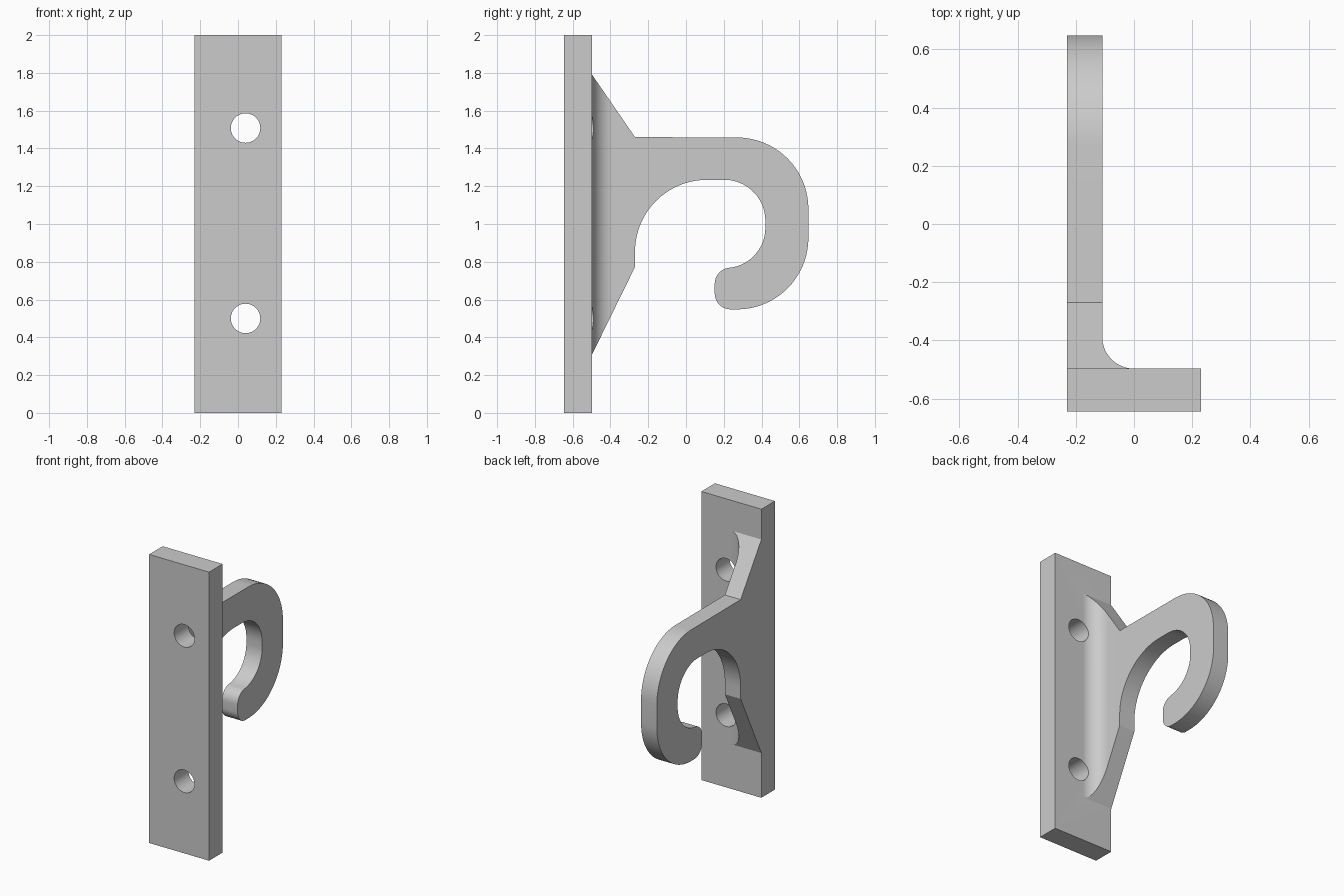
import bpy, bmesh
from math import cos, sin, radians
from mathutils import Vector

cube = bpy.data.objects.get("Cube")
if cube:
    bpy.data.objects.remove(cube, do_unlink=True)

grey = bpy.data.materials.new("plain grey")
grey.use_nodes = True
grey.diffuse_color = (0.6, 0.6, 0.6, 1)
grey.node_tree.nodes["Principled BSDF"].inputs["Base Color"].default_value = (0.6, 0.6, 0.6, 1)


def arc(cx, cy, r, start, end, steps=20):
    angles = [radians(start + (end - start) * i / steps) for i in range(steps + 1)]
    return [(cx + r * cos(a), cy + r * sin(a)) for a in angles]


def extrude(name, outline, place, direction):
    """Solid from a closed outline; place maps each 2D point into space."""
    bm = bmesh.new()
    face = bm.faces.new([bm.verts.new(place(u, v)) for u, v in outline])
    grown = bmesh.ops.extrude_face_region(bm, geom=[face])["geom"]
    verts = [g for g in grown if isinstance(g, bmesh.types.BMVert)]
    bmesh.ops.translate(bm, verts=verts, vec=Vector(direction))
    bmesh.ops.recalc_face_normals(bm, faces=bm.faces[:])
    mesh = bpy.data.meshes.new(name)
    bm.to_mesh(mesh)
    bm.free()
    mesh.materials.append(grey)
    obj = bpy.data.objects.new(name, mesh)
    bpy.context.collection.objects.link(obj)
    return obj


def combine(target, other, operation):
    mod = target.modifiers.new("combine", "BOOLEAN")
    mod.operation, mod.solver, mod.object = operation, "EXACT", other
    bpy.context.view_layer.objects.active = target
    bpy.ops.object.modifier_apply(modifier=mod.name)
    bpy.data.objects.remove(other, do_unlink=True)


SIDE, BACK, FRONT = 0.23, -0.497, -0.645

# Backing plate
plate = extrude("wall_hook", [(-SIDE, FRONT), (SIDE, FRONT), (SIDE, BACK), (-SIDE, BACK)],
                lambda x, y: (x, y, 0), (0, 0, 2))

# Hook thickness in plan, flaring into the plate with a fillet
plan = [(-SIDE, 0.7), (-SIDE, -0.56), (0, -0.56)]
plan += arc(0, BACK + 0.109, 0.109, 270, 180)
plan += [(-0.109, 0.7)]
hook = extrude("hook", plan, lambda x, y: (x, y, 0.1), (0, 0, 1.8))

# Hook silhouette seen from the side
side = [(-0.54, 1.79), (BACK, 1.79), (-0.27, 1.46)]
side += arc(0.27, 1.08, 0.378, 90, 0)             # outer curve
side += arc(0.27, 0.926, 0.378, 0, -90)
side += arc(0.236, 0.632, 0.084, 270, 180, 10)    # rounded tip
side += arc(0.236, 0.684, 0.084, 180, 92, 10)
side += arc(0.207, 0.98, 0.213, -84, 0)           # inner curve
side += arc(0.203, 1.017, 0.217, 0, 90)
side += arc(0.111, 0.853, 0.381, 90, 180)
side += [(-0.27, 0.772), (BACK, 0.31), (-0.54, 0.31)]
silhouette = extrude("silhouette", side, lambda y, z: (-0.5, y, z), (1, 0, 0))

combine(hook, silhouette, "INTERSECT")
combine(plate, hook, "UNION")

# Screw holes
for z in (0.5, 1.508):
    hole = extrude("hole", arc(0.04, z, 0.078, 0, 352.5, 47),
                   lambda x, h: (x, -0.8, h), (0, 0.5, 0))
    combine(plate, hole, "DIFFERENCE")

bpy.ops.object.select_all(action="DESELECT")
plate.select_set(True)
bpy.context.view_layer.objects.active = plate
bpy.ops.object.shade_smooth_by_angle(angle=radians(25))
